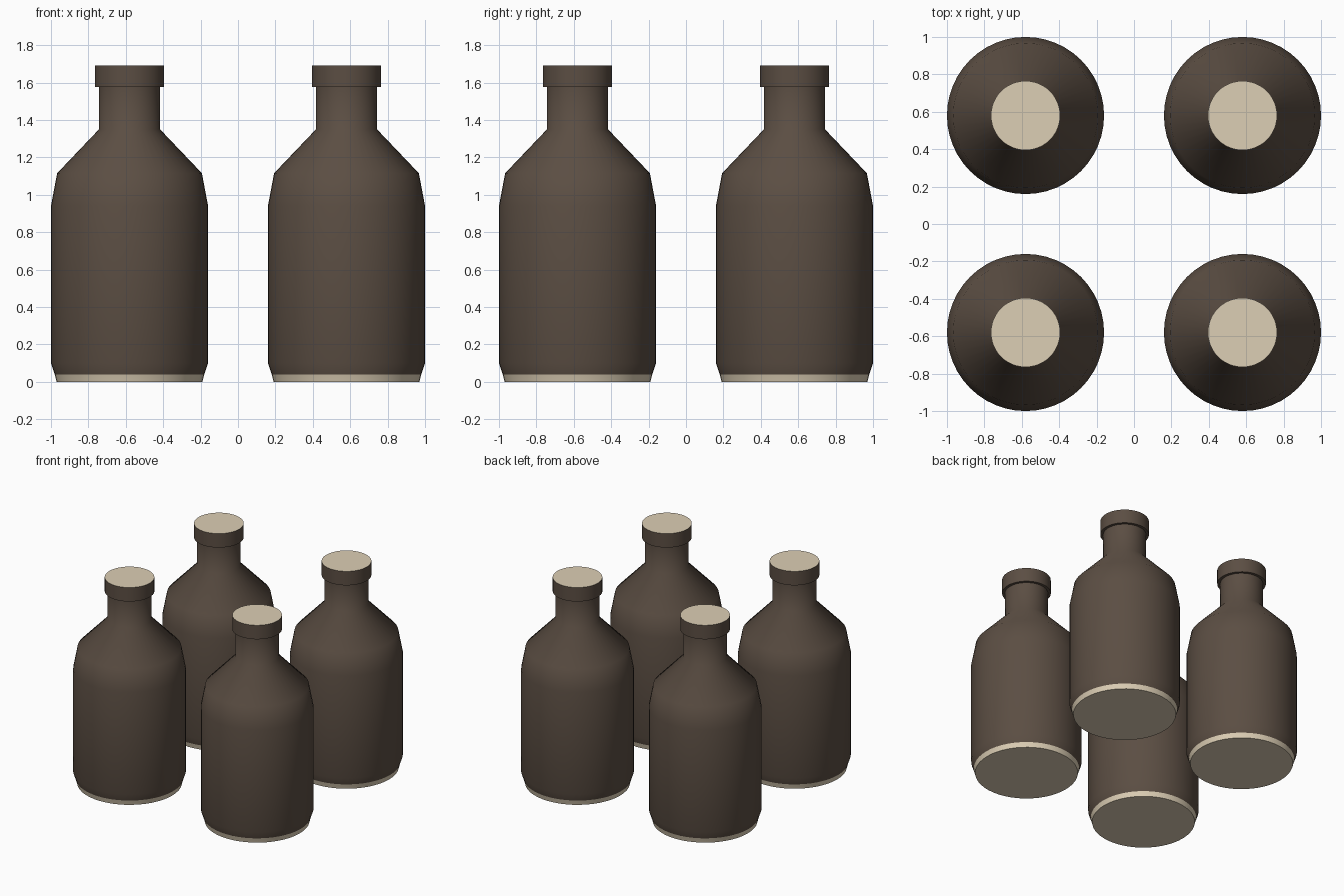
import bpy, bmesh, math

if "Cube" in bpy.data.objects:
    bpy.data.objects.remove(bpy.data.objects["Cube"])

SEG = 48
OFF = 0.58


def material(name, rgb):
    m = bpy.data.materials.new(name)
    m.diffuse_color = (*rgb, 1)
    m.use_nodes = True
    m.node_tree.nodes["Principled BSDF"].inputs["Base Color"].default_value = m.diffuse_color
    return m


brown = material("dark brown glass", (0.105, 0.076, 0.056))
cream = material("pale cream", (0.72, 0.62, 0.46))

# Bottle outline (radius, height), from base rim to lip
PROFILE = [(0.39, 0.0), (0.40, 0.04), (0.42, 0.10), (0.42, 0.94),
           (0.387, 1.115), (0.163, 1.35), (0.163, 1.575),
           (0.185, 1.575), (0.185, 1.69)]


def bottle(name, x, y):
    bm = bmesh.new()
    rings = []
    for r, z in PROFILE:
        rings.append([bm.verts.new((r * math.cos(2 * math.pi * i / SEG),
                                    r * math.sin(2 * math.pi * i / SEG), z))
                      for i in range(SEG)])
    # Walls: the lowest band is cream, the rest brown
    for k in range(len(rings) - 1):
        a, b = rings[k], rings[k + 1]
        for i in range(SEG):
            j = (i + 1) % SEG
            f = bm.faces.new((a[i], a[j], b[j], b[i]))
            f.material_index = 1 if k == 0 else 0
    # Cream base and lid discs
    for ring in (rings[0][::-1], rings[-1]):
        bm.faces.new(ring).material_index = 1
    me = bpy.data.meshes.new(name)
    bm.to_mesh(me)
    bm.free()
    me.materials.append(brown)
    me.materials.append(cream)
    ob = bpy.data.objects.new(name, me)
    ob.location = (x, y, 0)
    bpy.context.collection.objects.link(ob)
    bpy.ops.object.select_all(action='DESELECT')
    ob.select_set(True)
    bpy.context.view_layer.objects.active = ob
    bpy.ops.object.shade_smooth_by_angle(angle=math.radians(60))


# Four bottles in a square
for sy, row in ((-1, "front"), (1, "back")):
    for sx, side in ((-1, "left"), (1, "right")):
        bottle(f"bottle_{row}_{side}", sx * OFF, sy * OFF)
